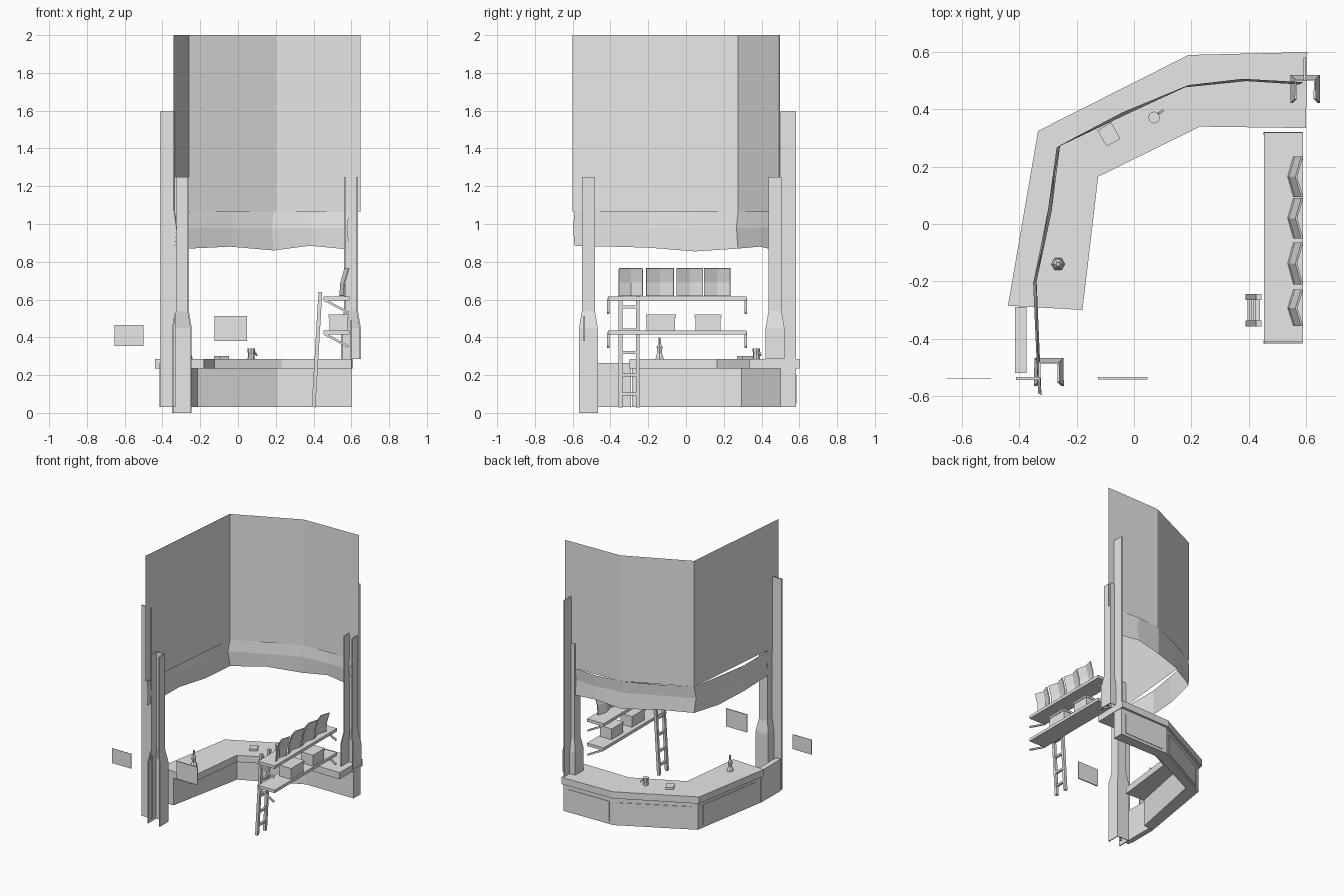
import bpy, bmesh, math
from mathutils import Vector, Matrix

cube = bpy.data.objects.get("Cube")
if cube:
    bpy.data.objects.remove(cube, do_unlink=True)

grey = bpy.data.materials.new("plain_grey")
grey.use_nodes = True
grey.diffuse_color = (0.8, 0.8, 0.8, 1)
grey.node_tree.nodes["Principled BSDF"].inputs["Base Color"].default_value = (0.8, 0.8, 0.8, 1)


def finish(name, bm, thickness=0):
    bmesh.ops.recalc_face_normals(bm, faces=bm.faces)
    mesh = bpy.data.meshes.new(name)
    bm.to_mesh(mesh)
    bm.free()
    mesh.materials.append(grey)
    ob = bpy.data.objects.new(name, mesh)
    bpy.context.collection.objects.link(ob)
    if thickness:
        mod = ob.modifiers.new("thickness", 'SOLIDIFY')
        mod.thickness = thickness
        mod.offset = 0
    return ob


def loft(name, rows, thickness=0, closed=False, caps=False):
    """Skin a list of equally long point rows."""
    bm = bmesh.new()
    vs = [[bm.verts.new(p) for p in row] for row in rows]
    n = len(rows[0])
    for a, b in zip(vs, vs[1:]):
        for i in range(n if closed else n - 1):
            j = (i + 1) % n
            bm.faces.new((a[i], a[j], b[j], b[i]))
    if caps:
        bm.faces.new(vs[0])
        bm.faces.new(vs[-1])
    return finish(name, bm, thickness)


def box(name, x, y, z, turn=0):
    bm = bmesh.new()
    mid = Vector([(a + b) / 2 for a, b in (x, y, z)])
    size = [b - a for a, b in (x, y, z)]
    m = Matrix.Translation(mid) @ Matrix.Rotation(turn, 4, 'Z') @ Matrix.Diagonal((*size, 1))
    bmesh.ops.create_cube(bm, size=1, matrix=m)
    return finish(name, bm)


def beam(name, a, b, w, d):
    """Square bar from a to b."""
    a, b = Vector(a), Vector(b)
    m = (Matrix.Translation((a + b) / 2) @ (b - a).to_track_quat('Z', 'Y').to_matrix().to_4x4()
         @ Matrix.Diagonal((w, d, (b - a).length, 1)))
    bm = bmesh.new()
    bmesh.ops.create_cube(bm, size=1, matrix=m)
    return finish(name, bm)


def band(name, outer, inner, z0, z1):
    """Solid strip between two plan outlines."""
    rows = [[(*o, z0), (*o, z1), (*i, z1), (*i, z0)] for o, i in zip(outer, inner)]
    return loft(name, rows, closed=True, caps=True)


def lathe(name, x, y, profile, sides):
    rows = [[(x + r * math.cos(k * math.tau / sides), y + r * math.sin(k * math.tau / sides), z)
             for k in range(sides)] for r, z in profile]
    return loft(name, rows, closed=True, caps=True)


# Counter top and its set-back base
band("counter_top",
     [(-0.44, -0.285), (-0.335, 0.325), (0.19, 0.59), (0.605, 0.6)],
     [(-0.18, -0.3), (-0.125, 0.165), (0.23, 0.34), (0.6, 0.335)], 0.235, 0.285)
base_outer = [(-0.412, -0.285), (-0.315, 0.31), (0.195, 0.575), (0.595, 0.582)]
base_inner = [(-0.33, -0.285), (-0.215, 0.295), (0.21, 0.5), (0.595, 0.5)]
band("counter_base", base_outer, base_inner, 0.03, 0.235)

# Thin panels on the outside of the base
for k, (p, q) in enumerate(zip(base_outer, base_outer[1:])):
    p, q = Vector(p), Vector(q)
    a, b = p.lerp(q, 0.08), p.lerp(q, 0.92)
    loft(f"base_panel_{k + 1}", [[(*a, 0.05), (*b, 0.05)], [(*a, 0.2), (*b, 0.2)]], 0.008)

box("low_side_wall", (-0.415, -0.375), (-0.52, -0.29), (0.03, 0.265))

# Tall bent hood wall with a crumpled valance below it
hood = [(-0.342, -0.6), (-0.26, 0.275), (0.2, 0.488), (0.648, 0.498)]
loft("hood_wall", [[(*p, z) for p in hood] for z in (1.065, 2.0)])
top_edge = [(-0.335, -0.59), (-0.34, -0.2), (-0.3, 0.05), (-0.258, 0.275),
            (-0.04, 0.39), (0.19, 0.485), (0.38, 0.507), (0.59, 0.495)]
bottom_z = [0.885, 0.875, 0.855, 0.87, 0.88, 0.86, 0.885, 0.865]
loft("hood_valance", [
    [(x, y, 1.065) for x, y in top_edge],
    [(x + 0.012 * (-1) ** k, y - 0.008, 0.98) for k, (x, y) in enumerate(top_edge)],
    [(x, y, z) for (x, y), z in zip(top_edge, bottom_z)]])


# Channel posts, wider at the foot
def channel_post(name, cx, cy, foot):
    rows = []
    for z, h in ((foot, 0.048), (0.45, 0.048), (0.54, 0.033), (1.25, 0.033)):
        rows.append([(cx - h, cy - h, z), (cx - h, cy + h, z), (cx + h, cy + h, z), (cx + h, cy - h, z)])
    loft(name, rows, 0.008)


channel_post("front_post", -0.297, -0.518, 0.0)
channel_post("back_post", 0.598, 0.47, 0.285)
box("front_tall_board", (-0.412, -0.33), (-0.545, -0.535), (0.03, 1.595))
box("back_tall_board", (0.592, 0.6), (0.5, 0.582), (0.03, 1.595))

# Hanging signs
box("left_sign", (-0.655, -0.5), (-0.542, -0.539), (0.355, 0.465))
box("middle_sign", (-0.125, 0.047), (-0.543, -0.535), (0.38, 0.512))

# Two shelves on slanted brackets
for label, z in (("lower", 0.415), ("upper", 0.595)):
    box(f"{label}_shelf", (0.453, 0.59), (-0.412, 0.32), (z, z + 0.022))
    for side, y in (("front", -0.412), ("back", 0.316)):
        beam(f"{label}_{side}_bracket", (0.455, y, z + 0.005), (0.585, y, z - 0.065), 0.012, 0.012)

# Bent plates leaning on the upper shelf
for k, (y0, y1) in enumerate(((-0.355, -0.23), (-0.21, -0.065), (-0.05, 0.09), (0.095, 0.235))):
    rows = [[(x + 0.02, y0, z), (x, (y0 + y1) / 2, z), (x + 0.02, y1, z)]
            for x, z in ((0.54, 0.62), (0.545, 0.69), (0.567, 0.765))]
    loft(f"leaning_plate_{k + 1}", rows, 0.007)

# Lidded boxes on the lower shelf
for k, (y0, y1) in enumerate(((-0.208, -0.058), (0.05, 0.183))):
    box(f"storage_box_{k + 1}", (0.485, 0.58), (y0, y1), (0.437, 0.505))
    box(f"storage_lid_{k + 1}", (0.48, 0.585), (y0 - 0.004, y1 + 0.004), (0.505, 0.52))

# Leaning ladder
for label, y in (("front", -0.347), ("back", -0.255)):
    beam(f"{label}_ladder_rail", (0.4, y, 0.03), (0.436, y, 0.64), 0.02, 0.02)
for k, z in enumerate((0.1, 0.2, 0.32, 0.44, 0.56)):
    x = 0.4 + 0.036 * (z - 0.03) / 0.61
    beam(f"ladder_rung_{k + 1}", (x, -0.355, z), (x, -0.245, z), 0.016, 0.016)

# Small things on the counter
lathe("bottle", -0.265, -0.14, [(0.024, 0.285), (0.022, 0.3), (0.013, 0.315), (0.018, 0.35),
                                (0.008, 0.365), (0.007, 0.4)], 6)
lathe("mug", 0.07, 0.372, [(0.019, 0.285), (0.017, 0.31), (0.021, 0.34)], 8)
beam("mug_handle", (0.085, 0.385, 0.325), (0.1, 0.395, 0.305), 0.008, 0.008)
box("book", (-0.115, -0.06), (0.28, 0.345), (0.285, 0.3), math.radians(30))
